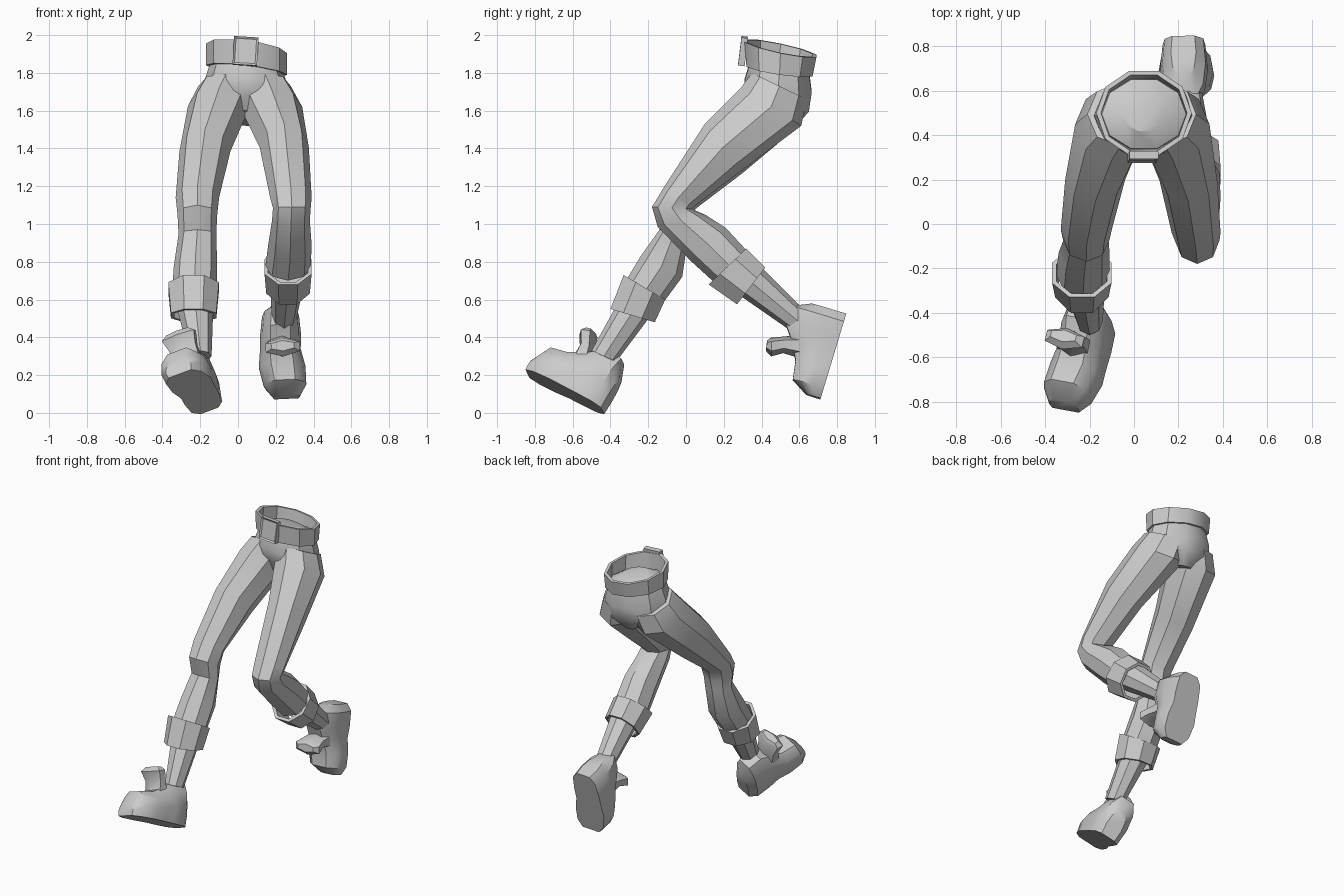
import bpy, bmesh, math
from mathutils import Matrix, Vector

cube = bpy.data.objects.get("Cube")
if cube:
    bpy.data.objects.remove(cube, do_unlink=True)

grey = bpy.data.materials.new("plain_grey")
grey.use_nodes = True
grey.diffuse_color = (0.6, 0.6, 0.6, 1)
grey.node_tree.nodes["Principled BSDF"].inputs["Base Color"].default_value = (0.6, 0.6, 0.6, 1)


def finish(name, bm, matrix=None):
    """Turn a bmesh into a shaded object."""
    if matrix:
        bm.transform(matrix)
    bmesh.ops.recalc_face_normals(bm, faces=bm.faces)
    mesh = bpy.data.meshes.new(name)
    bm.to_mesh(mesh)
    bm.free()
    mesh.materials.append(grey)
    obj = bpy.data.objects.new(name, mesh)
    bpy.context.collection.objects.link(obj)
    bpy.ops.object.select_all(action="DESELECT")
    obj.select_set(True)
    bpy.context.view_layer.objects.active = obj
    bpy.ops.object.shade_smooth_by_angle(angle=math.radians(35))
    return obj


def skin(name, rings, closed=False, matrix=None):
    """Bridge rings of points; cap the ends unless the loop is closed."""
    bm = bmesh.new()
    loops = [[bm.verts.new(p) for p in ring] for ring in rings]
    pairs = list(zip(loops, loops[1:]))
    if closed:
        pairs.append((loops[-1], loops[0]))
    for a, b in pairs:
        for i in range(len(a)):
            j = (i + 1) % len(a)
            bm.faces.new((a[i], a[j], b[j], b[i]))
    if not closed:
        bm.faces.new(loops[0])
        bm.faces.new(loops[-1])
    return finish(name, bm, matrix)


def ring(x, w, yf, zf, yb, zb, n=8, roll=0.0, scale=1.0, half=False):
    """Oval ring spanning a front point and a back point, w wide each side."""
    mid = Vector((x, (yf + yb) / 2, (zf + zb) / 2))
    front = Vector((0, (yf - yb) / 2, (zf - zb) / 2))
    side = Vector((w, 0, -roll * w))
    if half:
        front /= math.cos(math.pi / n)
    step = 0.5 if half else 0
    angles = [math.tau * (i + step) / n for i in range(n)]
    return [mid + scale * (front * math.cos(a) + side * math.sin(a)) for a in angles]


def band(name, top, bottom, inner, **kw):
    """Hollow band with visible rims."""
    return skin(name, [ring(*top, **kw), ring(*bottom, **kw),
                       ring(*bottom, scale=inner, **kw), ring(*top, scale=inner, **kw)], closed=True)


# Hips
skin("hips", [ring(*r, n=10, roll=0.1, half=True) for r in (
    (0.045, 0.10, 0.42, 1.90, 0.58, 1.87),
    (0.045, 0.19, 0.34, 1.86, 0.65, 1.82),
    (0.045, 0.225, 0.31, 1.76, 0.665, 1.70),
    (0.04, 0.22, 0.33, 1.68, 0.65, 1.60),
    (0.04, 0.09, 0.36, 1.60, 0.58, 1.52))])

# Belt and buckle
band("belt", (0.045, 0.215, 0.31, 1.97, 0.69, 1.89),
     (0.045, 0.215, 0.32, 1.84, 0.67, 1.79), 0.9, n=10, roll=0.12, half=True)
bm = bmesh.new()
bmesh.ops.create_cube(bm, size=1)
bmesh.ops.scale(bm, vec=(0.13, 0.035, 0.15), verts=bm.verts)
bm.normal_update()
front = [f for f in bm.faces if f.normal.y < -0.9]
bmesh.ops.inset_region(bm, faces=front, thickness=0.015, depth=-0.008)
finish("belt_buckle", bm, Matrix.Translation((0.04, 0.302, 1.915))
       @ Matrix.Rotation(0.06, 4, "Y") @ Matrix.Rotation(-0.12, 4, "X"))

# Trouser legs, from hip to cuff
skin("right_trouser_leg", [ring(*r) for r in (
    (-0.06, 0.15, 0.35, 1.80, 0.64, 1.66),
    (-0.10, 0.165, 0.29, 1.72, 0.61, 1.53),
    (-0.175, 0.135, 0.10, 1.50, 0.30, 1.27),
    (-0.215, 0.115, -0.10, 1.20, 0.05, 1.08),
    (-0.215, 0.105, -0.17, 1.10, 0.03, 1.00),
    (-0.215, 0.10, -0.14, 0.97, 0.01, 0.92),
    (-0.225, 0.115, -0.24, 0.83, -0.02, 0.72),
    (-0.23, 0.12, -0.33, 0.68, -0.13, 0.57))])
skin("left_trouser_leg", [ring(*r) for r in (
    (0.14, 0.14, 0.35, 1.80, 0.64, 1.66),
    (0.175, 0.165, 0.29, 1.72, 0.61, 1.52),
    (0.245, 0.13, 0.10, 1.53, 0.29, 1.28),
    (0.28, 0.11, -0.12, 1.19, 0.04, 1.09),
    (0.285, 0.10, -0.18, 1.09, 0.03, 1.08),
    (0.28, 0.10, -0.15, 0.985, 0.10, 1.05),
    (0.275, 0.115, 0.03, 0.80, 0.21, 0.98),
    (0.265, 0.12, 0.14, 0.70, 0.33, 0.85))])

# Rolled cuffs
band("right_cuff", (-0.235, 0.145, -0.33, 0.73, -0.11, 0.60),
     (-0.235, 0.13, -0.40, 0.55, -0.165, 0.48), 0.85, half=True)
band("left_cuff", (0.265, 0.135, 0.12, 0.68, 0.32, 0.87),
     (0.265, 0.125, 0.27, 0.575, 0.42, 0.77), 0.85, half=True)

# Ankles
skin("right_ankle", [ring(*r) for r in (
    (-0.23, 0.10, -0.34, 0.62, -0.16, 0.55),
    (-0.20, 0.06, -0.50, 0.33, -0.37, 0.27))])
skin("left_ankle", [ring(*r) for r in (
    (0.265, 0.095, 0.23, 0.66, 0.37, 0.80),
    (0.24, 0.06, 0.59, 0.41, 0.67, 0.50))])


def shoe_section(f, w, h, shift):
    """Cross-section of the shoe at distance f from the heel."""
    half = [(w * 0.92, 0), (w * 1.03, h * 0.4), (w * 0.9, h * 0.75), (w * 0.5, h)]
    pts = half + [(-x, z) for x, z in reversed(half)]
    return [(x + shift, -f, z) for x, z in pts]


def shoe(side, heel, toe, up, mirror):
    """Shoe body and tongue, laid along the line from heel to toe."""
    heel, toe = Vector(heel), Vector(toe)
    y = (heel - toe).normalized()
    x = y.cross(Vector(up)).normalized()
    z = x.cross(y)
    m = Matrix((x, y, z)).transposed().to_4x4()
    m.translation = heel
    skin(side + "_shoe", [shoe_section(f, w, h, s * mirror) for f, w, h, s in (
        (-0.045, 0.055, 0.19, 0),
        (0.0, 0.095, 0.29, 0),
        (0.10, 0.105, 0.29, 0.005),
        (0.18, 0.105, 0.23, 0.01),
        (0.27, 0.12, 0.185, 0.005),
        (0.37, 0.11, 0.17, -0.005),
        (0.425, 0.07, 0.08, -0.01))], matrix=m)
    skin(side + "_shoe_tongue", [ring(*r, n=6) for r in (
        (0, 0.085, -0.25, 0.17, -0.13, 0.20),
        (0, 0.085, -0.25, 0.26, -0.16, 0.27),
        (0, 0.105, -0.285, 0.315, -0.19, 0.345),
        (0, 0.07, -0.265, 0.35, -0.21, 0.36))], matrix=m)


# Shoes
shoe("right", (-0.165, -0.48, 0.03), (-0.295, -0.83, 0.205), (-0.25, 0.45, 0.89), 1)
shoe("left", (0.225, 0.835, 0.48), (0.245, 0.72, 0.10), (0, -0.96, 0.29), -1)
